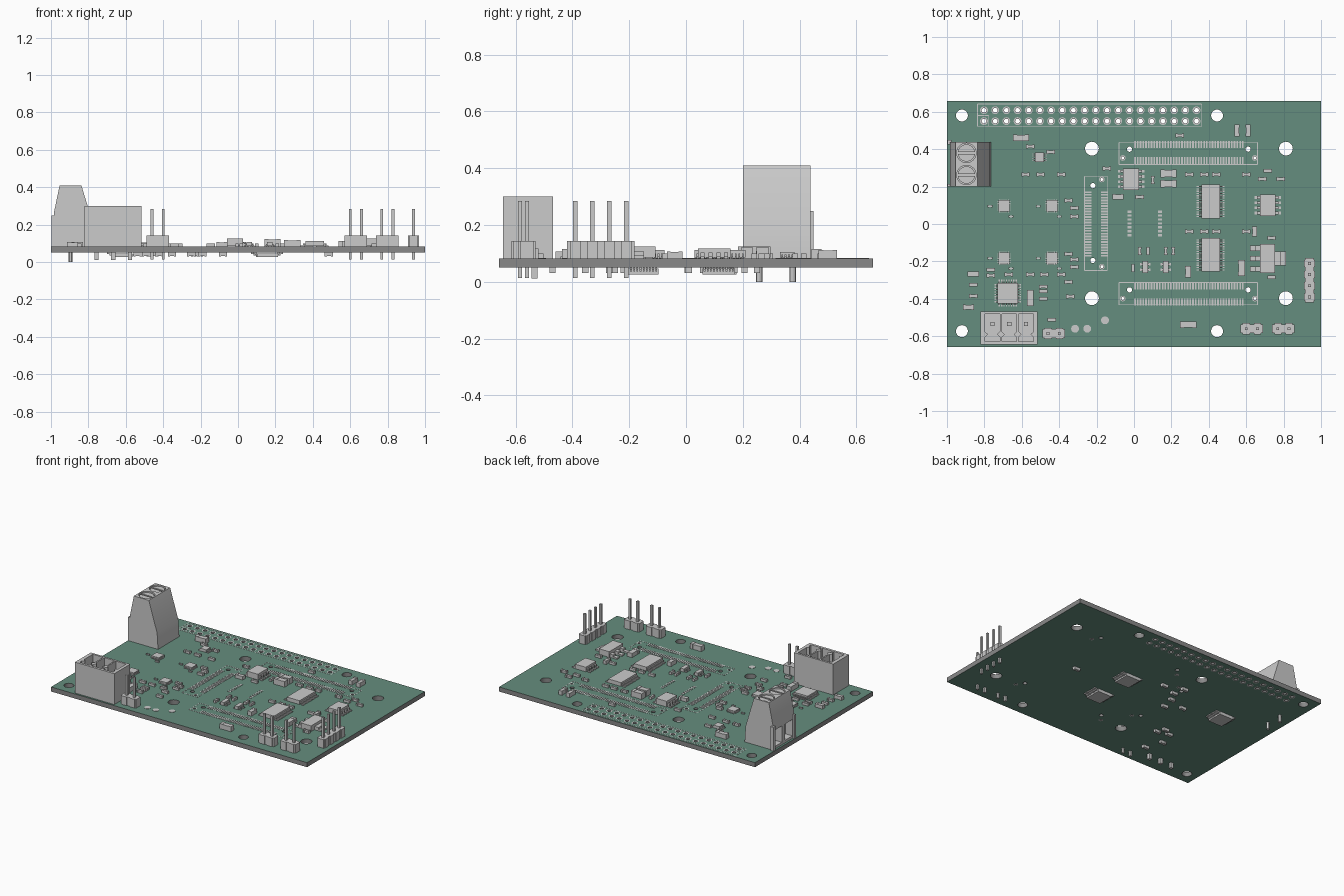
import bpy, bmesh, math
from mathutils import Matrix, Vector

TOP, BOT = 0.082, 0.05


def mat(name, col):
    m = bpy.data.materials.new(name)
    m.diffuse_color = (*col, 1)
    return m


def box(bm, x0, x1, y0, y1, z0, z1):
    c = Vector(((x0 + x1) / 2, (y0 + y1) / 2, (z0 + z1) / 2))
    s = (abs(x1 - x0), abs(y1 - y0), abs(z1 - z0), 1)
    bmesh.ops.create_cube(bm, size=1, matrix=Matrix.Translation(c) @ Matrix.Diagonal(s))


def cbox(bm, x, y, sx, sy, z0, z1):
    box(bm, x - sx / 2, x + sx / 2, y - sy / 2, y + sy / 2, z0, z1)


def cyl(bm, x, y, r, z0, z1, n=24):
    bmesh.ops.create_cone(bm, cap_ends=True, segments=n, radius1=r, radius2=r, depth=z1 - z0,
                          matrix=Matrix.Translation((x, y, (z0 + z1) / 2)))


def prism(bm, pts, offset):
    f = bm.faces.new([bm.verts.new(p) for p in pts])
    r = bmesh.ops.extrude_face_region(bm, geom=[f])
    bmesh.ops.translate(bm, vec=offset, verts=[v for v in r["geom"] if isinstance(v, bmesh.types.BMVert)])
    bmesh.ops.recalc_face_normals(bm, faces=bm.faces[:])


def ring(bm, x, y, r_out, r_in, z, up=1, n=20):
    loops = [[bm.verts.new((x + r * math.cos(2 * math.pi * i / n), y + r * math.sin(2 * math.pi * i / n), z))
              for i in range(n)] for r in (r_out, r_in)]
    for i in range(n):
        j = (i + 1) % n
        q = [loops[0][i], loops[0][j], loops[1][j], loops[1][i]]
        bm.faces.new(q if up > 0 else q[::-1])


def obj(name, bm, mats=()):
    me = bpy.data.meshes.new(name)
    bm.to_mesh(me)
    bm.free()
    for m in mats:
        me.materials.append(m)
    o = bpy.data.objects.new(name, me)
    bpy.context.collection.objects.link(o)
    return o


def cut(o, bm):
    c = obj("cutter", bm)
    c.hide_render = True
    m = o.modifiers.new("cut", 'BOOLEAN')
    m.operation, m.object, m.solver = 'DIFFERENCE', c, 'EXACT'
    bpy.context.view_layer.update()
    me = bpy.data.meshes.new_from_object(o.evaluated_get(bpy.context.evaluated_depsgraph_get()))
    o.modifiers.clear()
    o.data = me
    bpy.data.objects.remove(c)


# circuit board: green faces, grey edge, drilled holes
bm = bmesh.new()
box(bm, -1, 1, -0.658, 0.658, BOT, TOP)
bm.normal_update()
for f in bm.faces:
    f.material_index = int(abs(f.normal.z) > 0.5)
board = obj("circuit_board", bm, (mat("board_core", (0.25, 0.25, 0.25)), mat("board_green", (0.13, 0.27, 0.21))))

holes, pads = bmesh.new(), bmesh.new()


def hole(x, y, r, r_pad=0):
    cyl(holes, x, y, r, 0, 0.2, 20)
    if r_pad:
        ring(pads, x, y, r_pad, r, TOP + 0.001)
        ring(pads, x, y, r_pad, r, BOT - 0.001, -1)


for y in (0.58, -0.573):
    for x in (-0.92, 0.444):
        hole(x, y, 0.032)
for y in (0.403, -0.397):
    for x in (-0.225, 0.812):
        hole(x, y, 0.037)
for i in range(20):
    for y in (0.608, 0.55):
        hole(-0.802 + 0.0598 * i, y, 0.0125, 0.021)
for y in (0.4, -0.352):
    for x, d in ((-0.024, -0.036), (0.61, 0.036)):
        hole(x, y, 0.014)
        hole(x + d, y - 0.047, 0.008, 0.015)
for y, d in ((0.205, 0.033), (-0.195, -0.033)):
    hole(-0.22, y, 0.014)
    hole(-0.172, y + d, 0.008, 0.015)
cut(board, holes)

# flat contact pads, test points and printed outlines
for y in (0.425, 0.34, -0.332, -0.417):
    for i in range(40):
        cbox(pads, 0.005 + i * 0.0148, y, 0.009, 0.036, TOP - 0.005, TOP + 0.002)
for x in (-0.246, -0.158):
    for i in range(24):
        cbox(pads, x, -0.17 + i * 0.0148, 0.036, 0.009, TOP - 0.005, TOP + 0.002)
for x in (-0.024, 0.138):
    for i in range(7):
        cbox(pads, x, -0.06 + i * 0.021, 0.022, 0.012, TOP - 0.005, TOP + 0.002)
for x, y in ((-0.315, -0.56), (-0.25, -0.56), (-0.155, -0.515)):
    cyl(pads, x, y, 0.021, TOP - 0.005, TOP + 0.002)
obj("contact_pads", pads)

lines = bmesh.new()


def outline(x0, x1, y0, y1, w=0.004):
    z0, z1 = TOP - 0.004, TOP + 0.001
    for y in (y0, y1):
        box(lines, x0, x1, y - w / 2, y + w / 2, z0, z1)
    for x in (x0, x1):
        box(lines, x - w / 2, x + w / 2, y0, y1, z0, z1)


for r in ((-0.837, 0.362, 0.522, 0.642), (-0.837, -0.777, 0.522, 0.58), (-0.08, 0.66, 0.318, 0.437),
          (-0.08, 0.66, -0.432, -0.313), (-0.264, -0.143, -0.248, 0.255)):
    outline(*r)
obj("printed_outlines", lines)

# two-way screw terminal
bm = bmesh.new()
prof = [(-0.985, TOP), (-0.765, TOP), (-0.772, 0.195), (-0.837, 0.409), (-0.954, 0.409), (-0.985, 0.26)]
prism(bm, [(x, 0.2, z) for x, z in prof], (0, 0.238, 0))
term = obj("screw_terminal_body", bm)
c = bmesh.new()
for y in (0.262, 0.38):
    cyl(c, -0.896, y, 0.052, 0.385, 0.45)
    box(c, -1.05, -0.93, y - 0.042, y + 0.042, 0.1, 0.215)
cut(term, c)
bm = bmesh.new()
box(bm, -0.998, -0.975, 0.425, 0.45, TOP, 0.25)
box(bm, -0.998, -0.98, 0.2, 0.215, TOP, 0.25)
obj("screw_terminal_ribs", bm)
bm, c = bmesh.new(), bmesh.new()
for y in (0.262, 0.38):
    cyl(bm, -0.896, y, 0.046, 0.37, 0.403)
    cbox(c, -0.896, y, 0.12, 0.012, 0.392, 0.45)
cut(obj("terminal_screws", bm), c)
bm = bmesh.new()
for y in (0.258, 0.376):
    cyl(bm, -0.896, y, 0.011, 0, TOP + 0.01, 12)
obj("terminal_legs", bm)

# three-way pluggable connector with shaped pockets
bm = bmesh.new()
box(bm, -0.822, -0.515, -0.645, -0.468, TOP, 0.3)
plug = obj("plug_connector_body", bm)
c, pins = bmesh.new(), bmesh.new()
half = [(0.04, -0.482), (0.04, -0.575), (0.024, -0.59), (0.04, -0.606), (0.04, -0.628)]
for x in (-0.757, -0.667, -0.577):
    prism(c, [(x + a, b, 0.12) for a, b in half] + [(x - a, b, 0.12) for a, b in half[::-1]], (0, 0, 0.3))
    cbox(pins, x, -0.534, 0.022, 0.022, 0.012, 0.27)
cut(plug, c)
obj("plug_connector_pins", pins)

# pin headers
blocks, pins = bmesh.new(), bmesh.new()


def header(x, y, n, dx, dy):
    for i in range(n):
        px, py = x + i * dx, y + i * dy
        cbox(blocks, px, py, 0.0598, 0.048, TOP, 0.143) if dx else cbox(blocks, px, py, 0.048, 0.0598, TOP, 0.143)
        cbox(blocks, px, py, 0.038, 0.059, TOP, 0.143) if dx else cbox(blocks, px, py, 0.059, 0.038, TOP, 0.143)
        cbox(pins, px, py, 0.015, 0.015, 0.014, 0.285)


for x, y in ((-0.459, -0.585), (0.6, -0.56), (0.769, -0.56)):
    header(x, y, 2, 0.0598, 0)
header(0.939, -0.39, 4, 0, 0.0598)
obj("pin_header_blocks", blocks)
obj("pin_header_pins", pins)

# integrated circuits: body plus leads on two or four sides
bodies, leads = bmesh.new(), bmesh.new()


def chip(x, y, sx, sy, h, reach, n, quad=False, side=1):
    base = TOP if side > 0 else BOT
    cbox(bodies, x, y, sx, sy, base + side * 0.003, base + side * h)
    for s in (-1, 1):
        for turn in ((0, 1) if quad else (0,)):
            a, b = (sy, sx) if turn else (sx, sy)
            p = b * 0.96 / n
            for i in range(n):
                t = (i - (n - 1) / 2) * p
                for e0, e1, z0, z1 in ((0.25, 1, 0, 0.007), (0.2, 0.5, 0, h * 0.6), (-0.2, 0.5, h * 0.45, h * 0.6)):
                    u0, u1 = s * (a / 2 + e0 * reach), s * (a / 2 + e1 * reach)
                    q0, q1, z0, z1 = t - p * 0.26, t + p * 0.26, base + side * z0, base + side * z1
                    if turn:
                        box(leads, x + q0, x + q1, y + u0, y + u1, z0, z1)
                    else:
                        box(leads, x + u0, x + u1, y + q0, y + q1, z0, z1)


chip(0.41, 0.12, 0.1, 0.18, 0.03, 0.025, 14)
chip(0.41, -0.165, 0.1, 0.18, 0.03, 0.025, 14)
chip(-0.015, 0.24, 0.085, 0.115, 0.043, 0.028, 4)
chip(0.715, 0.1, 0.085, 0.115, 0.035, 0.028, 4)
chip(-0.675, -0.37, 0.108, 0.108, 0.025, 0.018, 8, True)
chip(-0.505, 0.357, 0.048, 0.05, 0.022, 0.014, 4)
for x in (-0.695, -0.438):
    for y in (0.097, -0.183):
        chip(x, y, 0.06, 0.06, 0.018, 0.005, 5, True)
for x in (0.06, 0.17):
    chip(x, -0.23, 0.028, 0.062, 0.025, 0.014, 2)
for x, y in ((0.16, -0.155), (0.15, 0.115), (-0.62, 0.12)):
    chip(x, y, 0.11, 0.115, 0.024, 0.025, 10, False, -1)
# voltage regulator with wide tab
cbox(bodies, 0.715, -0.185, 0.08, 0.155, TOP + 0.003, TOP + 0.043)
for y in (-0.24, -0.185, -0.13):
    box(leads, 0.62, 0.66, y - 0.014, y + 0.014, TOP, TOP + 0.01)
    box(leads, 0.65, 0.68, y - 0.014, y + 0.014, TOP, TOP + 0.024)
box(leads, 0.78, 0.812, -0.222, -0.148, TOP, TOP + 0.01)
box(leads, 0.75, 0.785, -0.222, -0.148, TOP, TOP + 0.024)
obj("chip_bodies", bodies)
obj("chip_leads", leads)

# two-ended passives: body with slightly larger end caps
body, caps = bmesh.new(), bmesh.new()


def passive(x, y, sx, sy, h, side=1):
    z = TOP if side > 0 else BOT
    k = 0.25
    for s in (-1, 1):
        if sx > sy:
            cbox(caps, x + s * sx * (1 - k) / 2, y, sx * k, sy, z, z + side * h)
        else:
            cbox(caps, x, y + s * sy * (1 - k) / 2, sx, sy * k, z, z + side * h)
    e = 0.003
    cbox(body, x, y, sx - e, sy - e, z, z + side * (h - 0.002))


for x, y, sx, sy, h in ((-0.605, 0.46, 0.085, 0.035, 0.034), (0.185, 0.27, 0.085, 0.042, 0.04),
                        (0.185, 0.215, 0.085, 0.04, 0.04), (0.29, -0.538, 0.088, 0.036, 0.036),
                        (0.575, -0.235, 0.038, 0.085, 0.03), (-0.555, -0.395, 0.036, 0.085, 0.034),
                        (0.29, -0.255, 0.032, 0.062, 0.03), (0.55, 0.5, 0.028, 0.065, 0.03),
                        (0.61, 0.5, 0.028, 0.065, 0.03), (0.645, -0.04, 0.026, 0.055, 0.025),
                        (-0.86, -0.267, 0.06, 0.028, 0.025), (-0.885, -0.445, 0.06, 0.028, 0.025),
                        (-0.085, 0.145, 0.06, 0.03, 0.025)):
    passive(x, y, sx, sy, h)
small = [(-0.555, 0.415), (-0.445, 0.385), (-0.58, 0.265), (-0.5, 0.265), (-0.39, 0.265), (-0.145, 0.297),
         (0.245, 0.473), (0.295, 0.265), (0.375, 0.265), (0.44, 0.265), (0.6, 0.265), (0.715, 0.285),
         (0.685, 0.24), (0.785, 0.24), (0.03, 0.145), (-0.35, 0.125), (-0.32, 0.085), (-0.32, 0.04),
         (-0.35, -0.16), (-0.32, -0.19), (-0.32, -0.23), (-0.35, -0.31), (-0.34, -0.387), (-0.67, -0.27),
         (-0.555, -0.27), (-0.48, -0.27), (-0.39, -0.27), (-0.86, -0.325), (-0.86, -0.385), (-0.485, -0.335),
         (-0.485, -0.36), (-0.485, -0.4), (-0.765, -0.245), (-0.765, -0.275), (-0.44, -0.512), (0.295, -0.04),
         (0.375, -0.04), (0.44, -0.04), (0.6, -0.04), (0.735, -0.075), (0.735, -0.285)]
for x, y in small:
    passive(x, y, 0.045, 0.02, 0.018)
for x, y in ((0.1, 0.235), (0.03, -0.145), (0.075, -0.145), (0.17, -0.145), (0.21, -0.145), (-0.005, -0.235)):
    passive(x, y, 0.018, 0.042, 0.018)
for x in (-0.77, -0.512):
    for y in (0.095, -0.183):
        passive(x, y, 0.025, 0.012, 0.01)
        passive(x + 0.112, y - 0.055, 0.025, 0.012, 0.01)
for x, y in ((-0.08, 0.206), (-0.19, 0.17), (-0.21, 0.25), (-0.25, 0.005), (-0.353, 0.06), (-0.447, -0.22),
             (-0.537, -0.355), (-0.49, -0.47), (-0.42, -0.27), (0.486, 0.01), (-0.5, -0.25), (-0.23, 0.1)):
    passive(x, y, 0.045, 0.022, 0.02, -1)
obj("passive_bodies", body)
obj("passive_end_caps", caps)

# smooth round walls, keep hard edges
for o in bpy.data.objects:
    o.select_set(True)
    bpy.context.view_layer.objects.active = o
bpy.ops.object.shade_smooth_by_angle(angle=math.radians(30))
